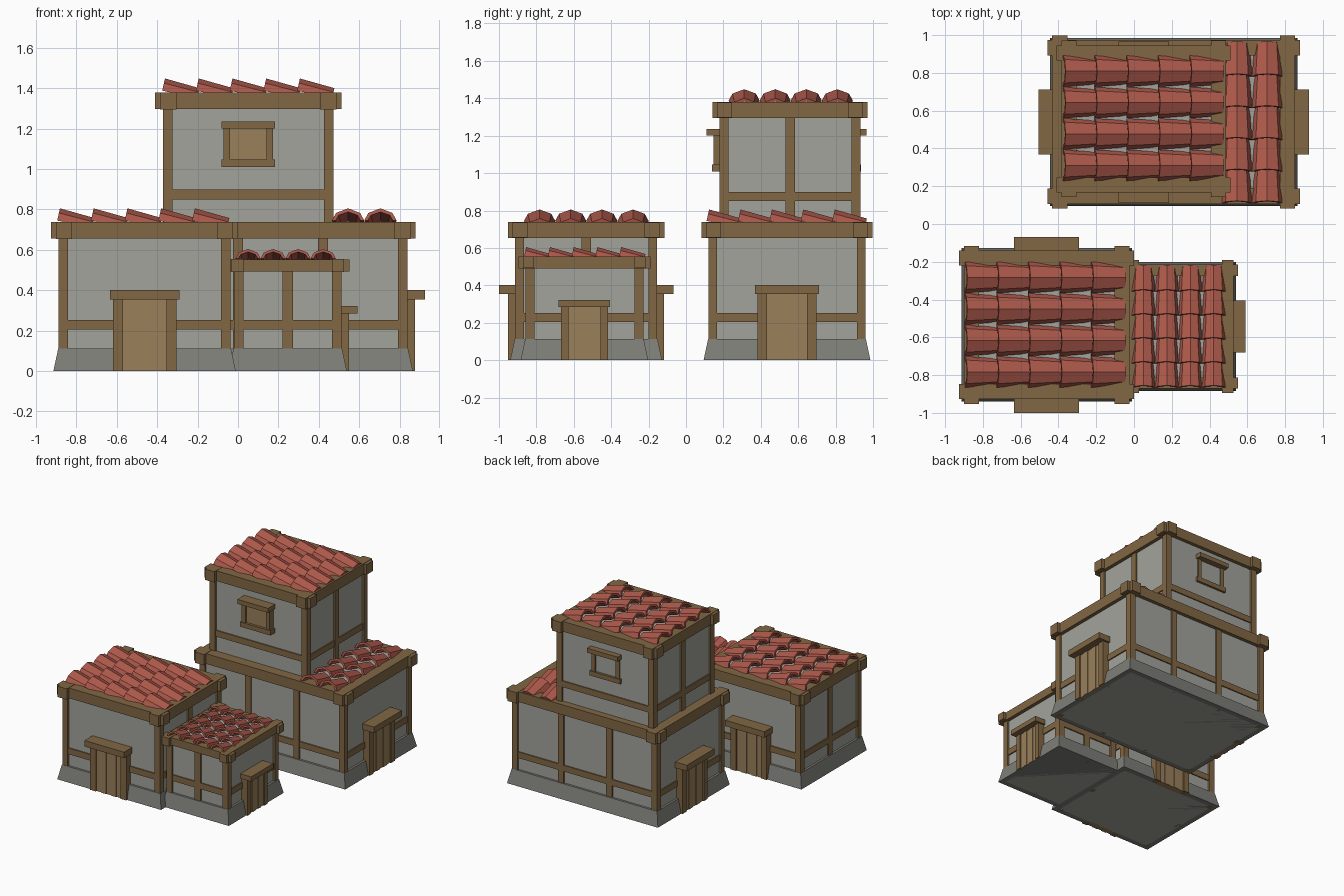
import bpy, bmesh, math
from mathutils import Matrix, Vector

if "Cube" in bpy.data.objects:
    bpy.data.objects.remove(bpy.data.objects["Cube"])


def material(name, rgb):
    m = bpy.data.materials.new(name)
    m.diffuse_color = (*rgb, 1)
    m.use_nodes = True
    m.node_tree.nodes["Principled BSDF"].inputs["Base Color"].default_value = m.diffuse_color
    return m


WOOD = material("timber", (0.22, 0.135, 0.058))
PLANK = material("door_wood", (0.32, 0.215, 0.105))
PLASTER = material("plaster", (0.36, 0.37, 0.33))
STONE = material("stone", (0.21, 0.21, 0.19))
CLAY = material("clay_tile", (0.42, 0.10, 0.07))


def finish(name, bm, mat):
    bmesh.ops.recalc_face_normals(bm, faces=bm.faces)
    me = bpy.data.meshes.new(name)
    bm.to_mesh(me)
    bm.free()
    me.materials.append(mat)
    ob = bpy.data.objects.new(name, me)
    bpy.context.collection.objects.link(ob)
    return ob


def add_box(bm, x0, x1, y0, y1, z0, z1, M=Matrix(), taper=0.0):
    """Box between limits; taper pulls the top edges inward."""
    vs = bmesh.ops.create_cube(bm, size=1)["verts"]
    for v in vs:
        top = v.co.z > 0
        t = taper if top else 0
        v.co = M @ Vector((x1 - t if v.co.x > 0 else x0 + t,
                           y1 - t if v.co.y > 0 else y0 + t,
                           z1 if top else z0))


def side_frames(x0, x1, y0, y1):
    """Per side: wall-centre frame (local x along wall, -y outward) and half width."""
    cx, cy = (x0 + x1) / 2, (y0 + y1) / 2
    hx, hy = (x1 - x0) / 2, (y1 - y0) / 2
    spec = {"front": (cx, y0, 0, hx), "right": (x1, cy, 90, hy),
            "back": (cx, y1, 180, hx), "left": (x0, cy, -90, hy)}
    return {k: (Matrix.Translation((px, py, 0)) @ Matrix.Rotation(math.radians(a), 4, 'Z'), h)
            for k, (px, py, a, h) in spec.items()}


def storey(name, x0, x1, y0, y1, z0, z1, rail, mids, s=1.0, base=True):
    """Plaster box with timber posts, rails and crossing top beams."""
    bm = bmesh.new()
    add_box(bm, x0 + .015, x1 - .015, y0 + .015, y1 - .015, z0, z1 - .02)
    finish(name + "_walls", bm, PLASTER)
    if base:
        bm = bmesh.new()
        add_box(bm, x0 - .026, x1 + .026, y0 - .026, y1 + .026, 0, .112, taper=.024)
        finish(name + "_plinth", bm, STONE)
    p = .047
    bm = bmesh.new()
    for px in (x0, x1 - p):
        for py in (y0, y1 - p):
            add_box(bm, px, px + p, py, py + p, z0, z1 - .03)
    for side, (M, h) in side_frames(x0, x1, y0, y1).items():
        add_box(bm, -h + .01, h - .01, .006, .04, rail, rail + .048, M)
        n = mids.get(side, 0)
        for i in range(n):
            c = -h + 2 * h * (i + 1) / (n + 1)
            add_box(bm, c - .025, c + .025, .004, .04, z0, z1 - .03, M)
    finish(name + "_posts_and_rails", bm, WOOD)
    # top beams, ends crossing past each other at the corners
    bm = bmesh.new()
    b, o, e = .08 * s, .013, .038
    for y in (y0 - o, y1 + o - b):
        add_box(bm, x0 - e, x1 + e, y, y + b, z1 - b, z1)
    for x in (x0 - o, x1 + o - b):
        add_box(bm, x, x + b, y0 - e, y1 + e, z1 - b - .003, z1 + .002)
    finish(name + "_top_beams", bm, WOOD)
    return side_frames(x0, x1, y0, y1)


def door(name, M, s=1.0):
    """Door with planks, jambs and a projecting lintel."""
    bm = bmesh.new()
    for sx in (-1, 1):
        a, b = sorted((sx * .108 * s, sx * .157 * s))
        add_box(bm, a, b, -.037, .03, 0, .36 * s, M)
    add_box(bm, -.172 * s, .172 * s, -.086 * (.5 + .5 * s), .03, .355 * s, .402 * s, M)
    finish(name + "_frame", bm, WOOD)
    bm = bmesh.new()
    w = .22 * s / 5
    for i in range(5):
        x = -.11 * s + i * w
        add_box(bm, x, x + w, -(.032 if i % 2 else .027), .02, 0, .36 * s, M)
    finish(name + "_planks", bm, PLANK)


def window(name, M):
    """Shuttered window with sill and header."""
    bm = bmesh.new()
    add_box(bm, -.133, .133, -.05, .04, 1.2, 1.235, M)
    add_box(bm, -.133, .133, -.02, .04, 1.01, 1.047, M)
    for sx in (-1, 1):
        a, b = sorted((sx * .09, sx * .122))
        add_box(bm, a, b, -.014, .04, 1.04, 1.205, M)
    finish(name + "_frame", bm, WOOD)
    bm = bmesh.new()
    add_box(bm, -.092, .092, .0, .04, 1.04, 1.205, M)
    finish(name + "_shutter", bm, PLANK)


def add_tile(bm, M, s, width, length):
    """Hollow tapered arch tile, wide end at local x = 0."""
    prof = [(-1, 0), (-.75, .62), (0, 1), (.75, .62), (1, 0)]
    rings = []
    for x, k in ((0, 1.0), (length, .84)):
        hw, hh, t = width / 2 * k, .062 * s * k, .018 * s
        outer = [(u * hw, v * hh) for u, v in prof]
        inner = [(u * (hw - t), v * (hh - t)) for u, v in reversed(prof)]
        rings.append([bm.verts.new(M @ Vector((x, y, z))) for y, z in outer + inner])
    a, b = rings
    n = len(a)
    for i in range(n):
        j = (i + 1) % n
        bm.faces.new((a[i], a[j], b[j], b[i]))
    for r in rings:
        for i in range(4):
            bm.faces.new((r[i], r[i + 1], r[n - 2 - i], r[n - 1 - i]))


def roof(name, x0, x1, y0, y1, z, rows, along, s=1.0, n=5):
    """Rows of overlapping tiles; wide raised ends face -x or -y."""
    bm = bmesh.new()
    run, span = (x1 - x0, y1 - y0) if along == 'X' else (y1 - y0, x1 - x0)
    pitch, w = run / n, span / rows
    for r in range(rows):
        for i in range(n):
            d, c = pitch * i, w * (r + .5)
            pos = (x0 + d, y0 + c, z) if along == 'X' else (x0 + c, y0 + d, z)
            M = Matrix.Translation(pos)
            if along == 'Y':
                M = M @ Matrix.Rotation(math.pi / 2, 4, 'Z')
            M = M @ Matrix.Rotation(math.radians(12.5), 4, 'Y')
            add_tile(bm, M, s, w, pitch * 1.06)
    finish(name + "_roof_tiles", bm, CLAY)


# Back house, ground floor
f = storey("house", -.42, .84, .12, .96, 0, .737, .205, {"front": 2, "back": 2})
door("house_right_door", f["right"][0])
door("house_left_door", f["left"][0])
roof("house", .465, .785, .11, .95, .745, 2, 'Y')

# Back house, upper floor
f = storey("upper_floor", -.372, .474, .18, .933, .70, 1.378, .85,
           {"left": 1, "right": 1}, base=False)
window("front_window", Matrix.Translation((0, -.02, 0)) @ f["front"][0])
window("back_window", Matrix.Translation((0, -.018, 0)) @ f["back"][0])
roof("upper_floor", -.375, .46, .228, .892, 1.388, 4, 'X')

# Front cottage
f = storey("cottage", -.888, -.037, -.914, -.154, 0, .737, .205, {"left": 1, "right": 1})
door("cottage_front_door", f["front"][0])
door("cottage_back_door", f["back"][0])
roof("cottage", -.895, -.06, -.866, -.2, .745, 4, 'X')

# Low annex beside the cottage
f = storey("annex", -.02, .513, -.858, -.228, 0, .553, .205, {"front": 1, "back": 1}, s=.74)
door("annex_door", f["right"][0], .8)
roof("annex", -.012, .484, -.865, -.23, .557, 4, 'Y', s=.78)
